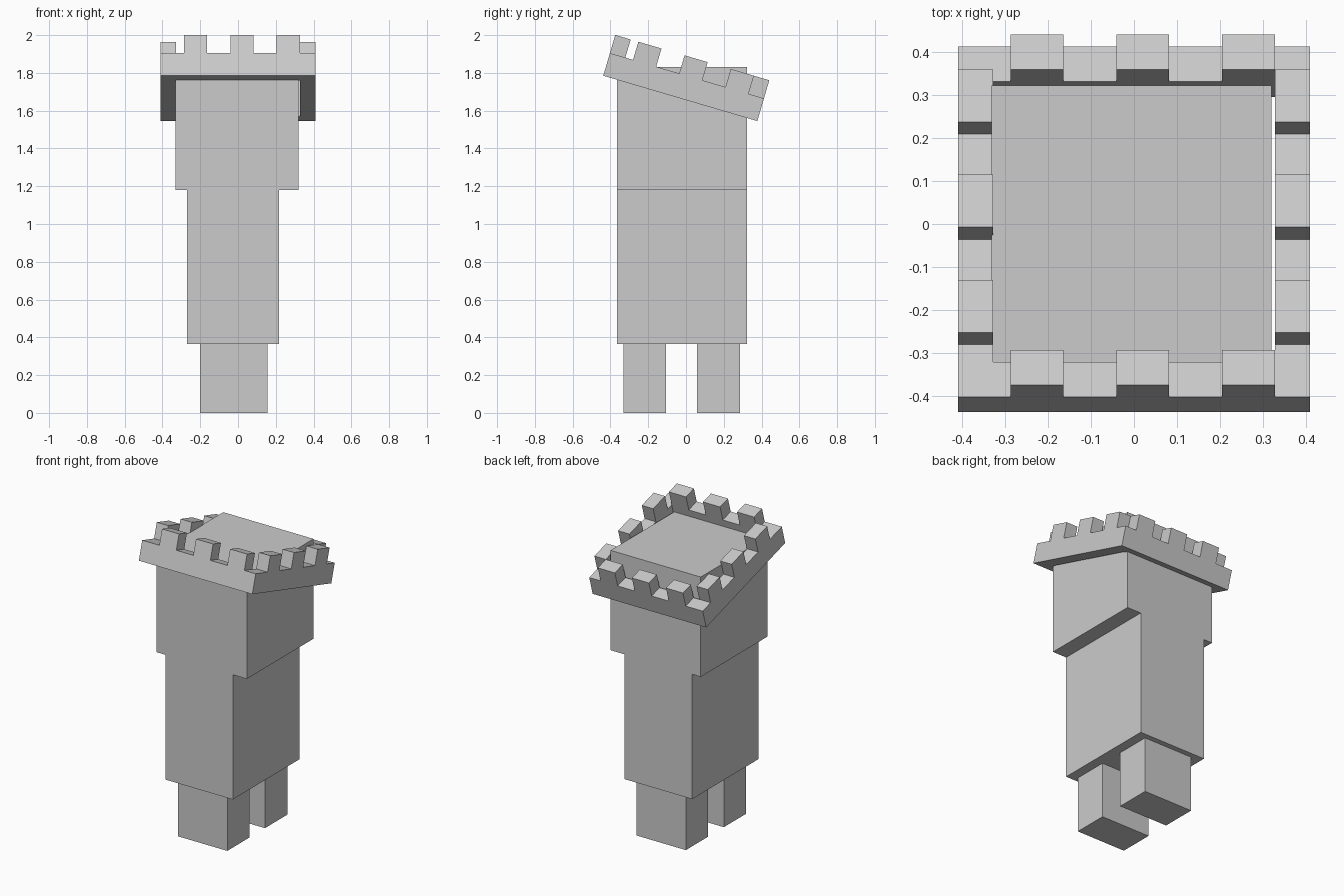
import bpy, bmesh, math

if "Cube" in bpy.data.objects:
    bpy.data.objects.remove(bpy.data.objects["Cube"])


def add_box(bm, x, y, z):
    """Add a box given as (min, max) ranges."""
    v = [bm.verts.new((a, b, c)) for c in z for a, b in
         ((x[0], y[0]), (x[1], y[0]), (x[1], y[1]), (x[0], y[1]))]
    bm.faces.new(v[3::-1])
    bm.faces.new(v[4:])
    for i in range(4):
        j = (i + 1) % 4
        bm.faces.new((v[i], v[j], v[j + 4], v[i + 4]))


def finish(bm, name):
    mesh = bpy.data.meshes.new(name)
    bm.to_mesh(mesh)
    bm.free()
    obj = bpy.data.objects.new(name, mesh)
    bpy.context.collection.objects.link(obj)
    return obj


def box(name, x, y, z):
    bm = bmesh.new()
    add_box(bm, x, y, z)
    return finish(bm, name)


# Legs, torso and wider head block
box("front_leg", (-0.2, 0.155), (-0.332, -0.105), (0, 0.365))
box("back_leg", (-0.2, 0.155), (0.057, 0.287), (0, 0.365))
box("torso", (-0.27, 0.218), (-0.365, 0.322), (0.365, 1.18))
box("head", (-0.332, 0.32), (-0.365, 0.322), (1.18, 1.832))

# Tilted crown, modelled level with its origin at the bottom front edge
W, D, RING, TOP = 0.82, 0.85, 0.125, 0.225
TILT = math.radians(16.4)


def px(f):
    return (f - 0.5) * W


def py(f):
    return f * D


# Open square band with walls a tenth of the crown wide
bm = bmesh.new()
corners = ((0, 0), (1, 0), (1, 1), (0, 1))
loops = []
for z in (0, RING):
    for inset in (0, 0.1):
        loops.append([bm.verts.new((px(a + inset * (1 - 2 * a)),
                                    py(b + inset * (1 - 2 * b)), z))
                      for a, b in corners])
lo, li, uo, ui = loops
for i in range(4):
    j = (i + 1) % 4
    bm.faces.new((lo[i], lo[j], uo[j], uo[i]))
    bm.faces.new((li[j], li[i], ui[i], ui[j]))
    bm.faces.new((uo[i], uo[j], ui[j], ui[i]))
    bm.faces.new((lo[j], lo[i], li[i], li[j]))
band = finish(bm, "crown_band")

# Three battlements on each side of the band
bm = bmesh.new()
for k in range(3):
    a = 0.15 + 0.3 * k
    b = a + 0.15
    for c in (0, 0.9):
        d = c + 0.1
        add_box(bm, (px(a), px(b)), (py(c), py(d)), (RING, TOP))
        add_box(bm, (px(c), px(d)), (py(a), py(b)), (RING, TOP))
battlements = finish(bm, "crown_battlements")

for obj in (band, battlements):
    obj.location = (0, -0.438, 1.785)
    obj.rotation_euler = (-TILT, 0, 0)
